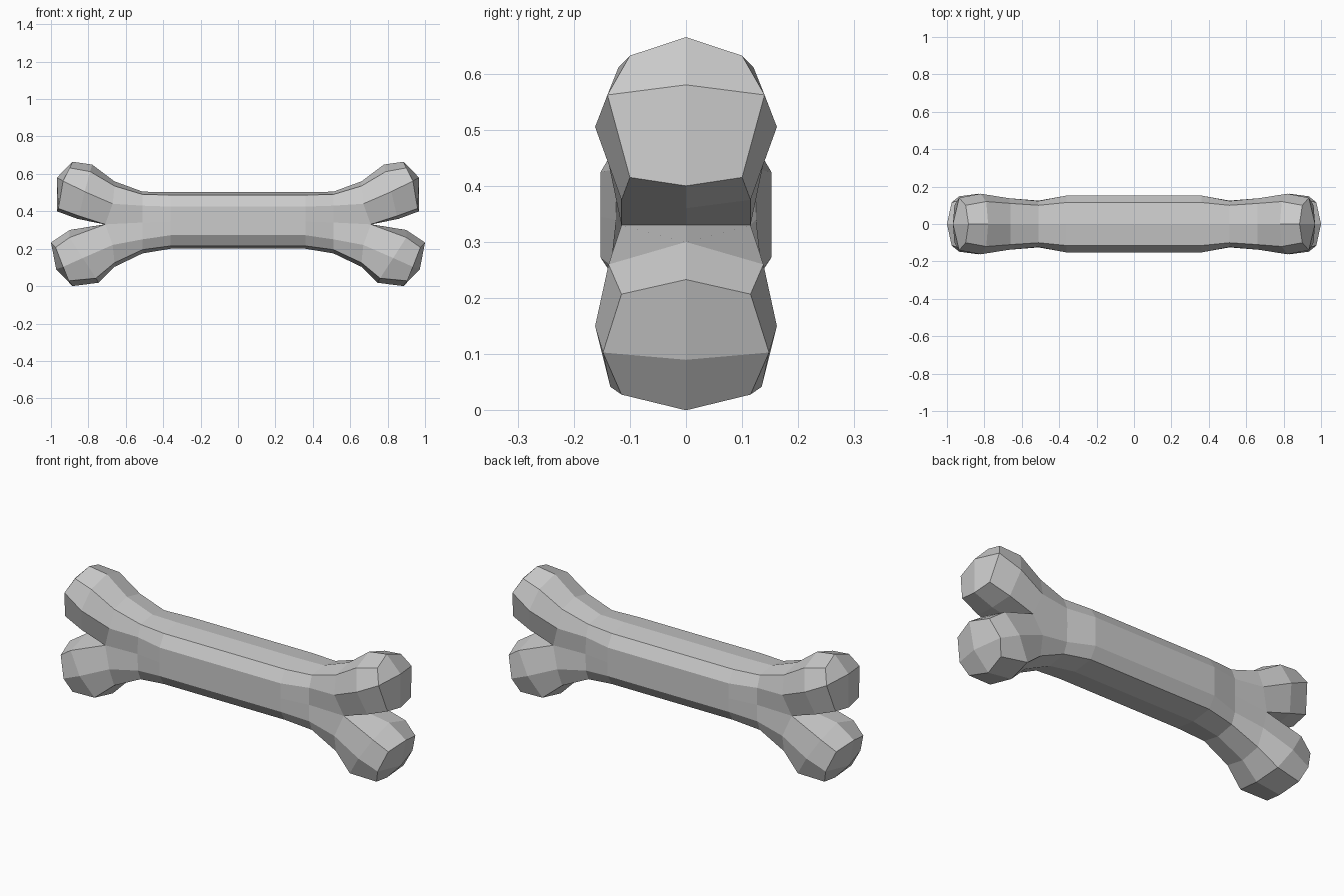
import bpy
import bmesh

if "Cube" in bpy.data.objects:
    bpy.data.objects.remove(bpy.data.objects["Cube"])

bm = bmesh.new()


def add_face(points, sx, sy):
    bm.faces.new([bm.verts.new((x * sx, y * sy, z)) for x, y, z in points])


def loft(strips, sx, sy):
    for a, b in zip(strips, strips[1:]):
        for i in range(len(a) - 1):
            add_face((a[i], a[i + 1], b[i + 1], b[i]), sx, sy)


def cap(strip, centre, sx, sy):
    outer, corner, side, inner_corner, inner = strip
    add_face((outer, corner, side, centre), sx, sy)
    add_face((centre, side, inner_corner, inner), sx, sy)


# Shaft: half cross-sections (top to bottom), ending where the bone forks
wide = [(0, .502), (.115, .487), (.152, .425), (.152, .345),
        (.152, .272), (.115, .215), (0, .2)]
neck = [(0, .505), (.10, .49), (.123, .43), (.125, .34),
        (.123, .25), (.10, .195), (0, .175)]
fork = [(.66, 0, .56), (.66, .11, .535), (.67, .138, .44), (.71, .115, .33),
        (.67, .138, .22), (.66, .11, .125), (.66, 0, .103)]
crotch = (.715, 0, .33)
shaft = [[(x, y, z) for y, z in ring]
         for x, ring in ((0, wide), (.36, wide), (.51, neck))] + [fork]

# Upper knob: half rings from outer edge round to the crotch side
upper = [
    fork[:4] + [crotch],
    [(.78, 0, .65), (.79, .12, .612), (.82, .162, .505), (.85, .115, .375), (.86, 0, .36)],
    [(.885, 0, .665), (.9, .1, .632), (.935, .14, .562), (.96, .1, .415), (.968, 0, .4)],
]
# Lower knob
lower = [
    fork[:2:-1] + [crotch],
    [(.745, 0, .018), (.76, .135, .042), (.83, .162, .15), (.9, .138, .26), (.9, 0, .3)],
    [(.885, 0, 0), (.905, .115, .028), (.935, .148, .103), (.975, .115, .207), (1, 0, .233)],
]

# Mirror the quarter to all four sides and weld
for sx in (1, -1):
    for sy in (1, -1):
        loft(shaft, sx, sy)
        loft(upper, sx, sy)
        loft(lower, sx, sy)
        cap(upper[-1], (.968, 0, .58), sx, sy)
        cap(lower[-1], (.972, 0, .09), sx, sy)
bmesh.ops.remove_doubles(bm, verts=bm.verts, dist=.0005)
bmesh.ops.recalc_face_normals(bm, faces=bm.faces)

mesh = bpy.data.meshes.new("bone")
bm.to_mesh(mesh)
bm.free()
bpy.context.collection.objects.link(bpy.data.objects.new("bone", mesh))
